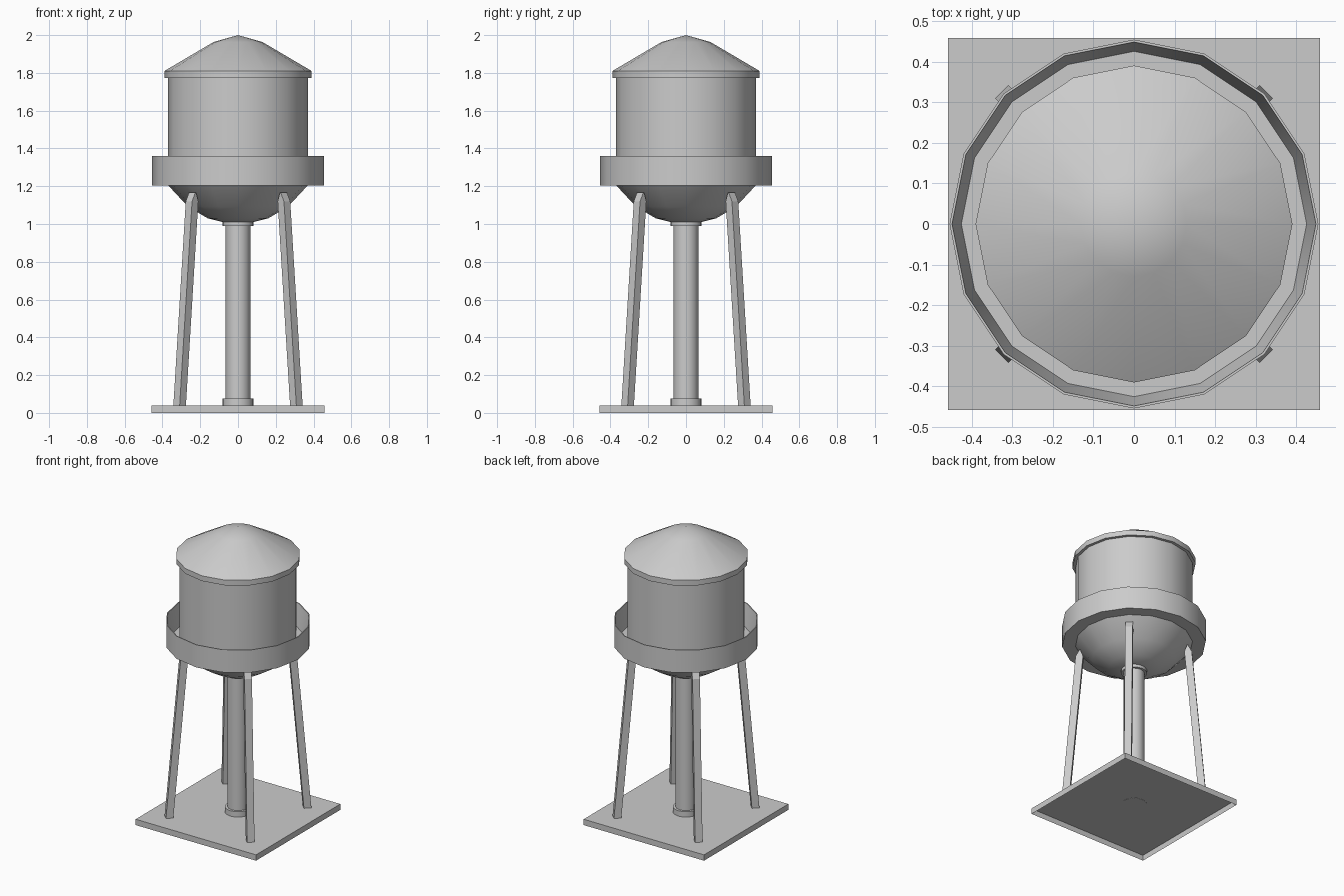
import bpy, bmesh, math
from mathutils import Vector

if "Cube" in bpy.data.objects:
    bpy.data.objects.remove(bpy.data.objects["Cube"])


def make_object(name, bm, smooth=None):
    bmesh.ops.remove_doubles(bm, verts=bm.verts, dist=1e-5)
    bmesh.ops.recalc_face_normals(bm, faces=bm.faces)
    mesh = bpy.data.meshes.new(name)
    bm.to_mesh(mesh)
    bm.free()
    ob = bpy.data.objects.new(name, mesh)
    bpy.context.collection.objects.link(ob)
    if smooth:
        bpy.ops.object.select_all(action='DESELECT')
        ob.select_set(True)
        bpy.context.view_layer.objects.active = ob
        bpy.ops.object.shade_smooth_by_angle(angle=math.radians(smooth))
    return ob


def lathe(name, profile, sides=16, closed=False, smooth=35):
    """Spin (radius, z) points about the z axis."""
    bm = bmesh.new()
    verts = [bm.verts.new((r, 0, z)) for r, z in profile]
    pairs = list(zip(verts, verts[1:]))
    if closed:
        pairs.append((verts[-1], verts[0]))
    edges = [bm.edges.new(p) for p in pairs]
    bmesh.ops.spin(bm, geom=verts + edges, axis=(0, 0, 1), cent=(0, 0, 0),
                   angle=math.tau, steps=sides, use_merge=False)
    return make_object(name, bm, smooth)


def leg(name, angle):
    """Square leg leaning inward, wedge-cut at the top where it meets the bowl."""
    bm = bmesh.new()
    out = Vector((math.cos(angle), math.sin(angle), 0))
    side = Vector((-out.y, out.x, 0))
    h = 0.0235
    rings = []
    for r, z, half in ((0.437, 0.038, h), (0.344, 1.12, h), (0.340, 1.168, 0.002)):
        rings.append([bm.verts.new(out * (r + a * half) + side * (b * h) + Vector((0, 0, z)))
                      for a, b in ((-1, -1), (1, -1), (1, 1), (-1, 1))])
    for lo, hi in zip(rings, rings[1:]):
        for i in range(4):
            j = (i + 1) % 4
            bm.faces.new((lo[i], lo[j], hi[j], hi[i]))
    bm.faces.new(rings[0])
    bm.faces.new(rings[-1])
    return make_object(name, bm)


# Square ground slab, hollow underneath
bm = bmesh.new()
bmesh.ops.create_cube(bm, size=1)
bmesh.ops.scale(bm, vec=(0.916, 0.916, 0.04), verts=bm.verts)
bmesh.ops.translate(bm, vec=(0, 0, 0.02), verts=bm.verts)
bottom = [f for f in bm.faces if f.normal.z < -0.5]
bmesh.ops.inset_region(bm, faces=bottom, thickness=0.004)
bmesh.ops.translate(bm, vec=(0, 0, 0.036), verts=bottom[0].verts)
make_object("base_slab", bm)

# Central riser pipe with collars at both ends
lathe("riser_pipe", [(0, 0.035), (0.082, 0.035), (0.082, 0.077), (0.066, 0.077),
                     (0.066, 0.99), (0.082, 0.99), (0.082, 1.02)])

# Tank body with rounded bowl bottom
lathe("tank", [(0, 1.01), (0.08, 1.01), (0.16, 1.03), (0.265, 1.092), (0.37, 1.205),
               (0.37, 1.785)])

# Roof with eave band
lathe("roof", [(0.36, 1.774), (0.39, 1.774), (0.39, 1.81), (0.13, 1.963), (0, 2.0)])

# Walkway: floor and thin outer parapet
lathe("walkway", [(0.366, 1.205), (0.454, 1.205), (0.454, 1.36), (0.448, 1.36),
                  (0.425, 1.215), (0.366, 1.215)], closed=True)

# Four legs on the diagonals
for i, label in enumerate(("back_right", "back_left", "front_left", "front_right")):
    leg(label + "_leg", math.radians(45 + 90 * i))
